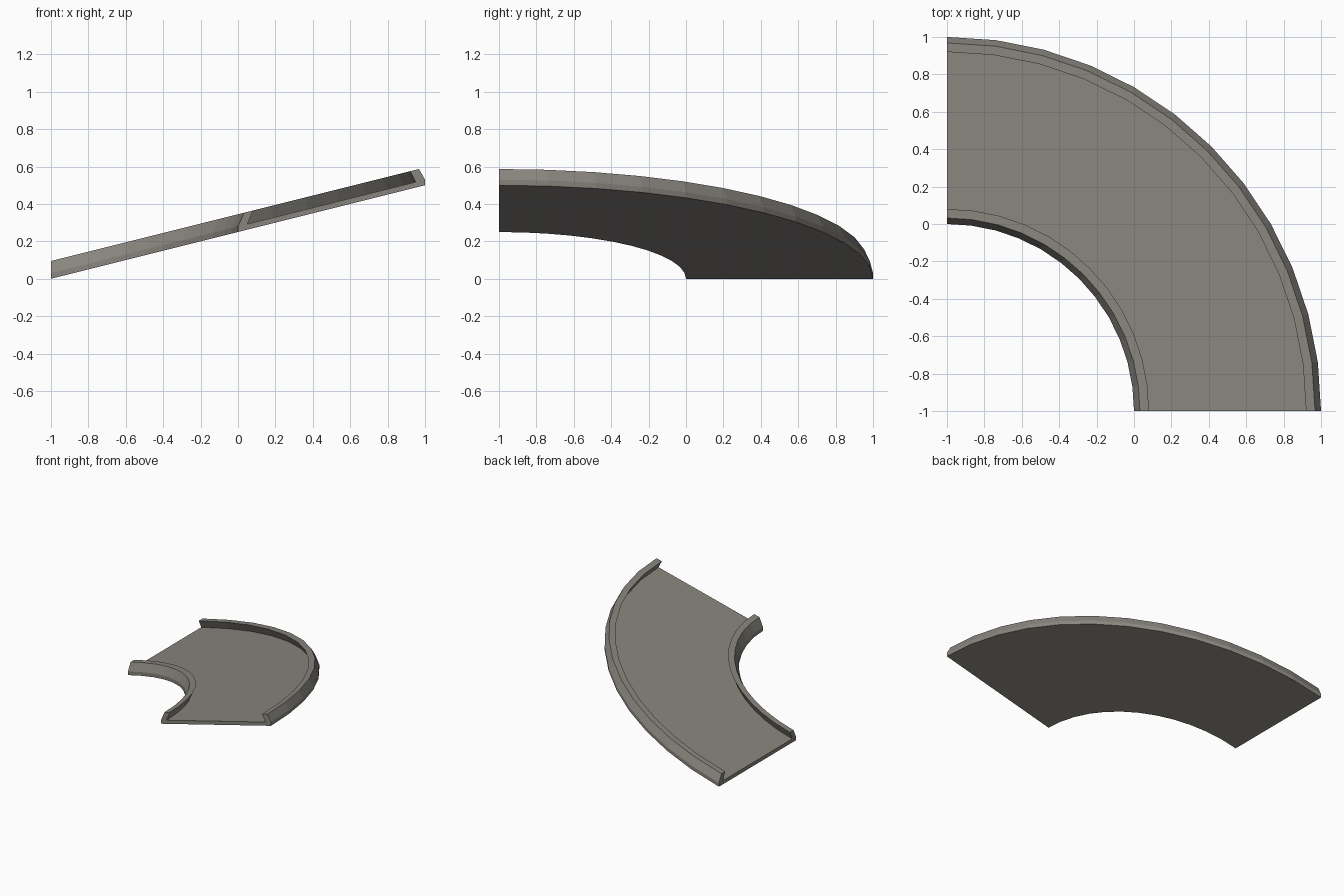
import bpy, bmesh, math

if "Cube" in bpy.data.objects:
    bpy.data.objects.remove(bpy.data.objects["Cube"])

SEGMENTS = 12          # facets along the quarter turn
SLOPE = 0.25           # rise per unit of x

grey = bpy.data.materials.new("warm grey")
grey.diffuse_color = (0.25, 0.235, 0.21, 1)
grey.use_nodes = True
grey.node_tree.nodes["Principled BSDF"].inputs["Base Color"].default_value = grey.diffuse_color

# half cross-section (offset from the inner edge, height), mirrored across the track:
# floor edge, leaning rail outside, rail top, leaning rail inside
half = [(0, 0), (0, 0.03), (0.032, 0.095), (0.08, 0.095), (0.05, 0.03)]
profile = [(1 + d, z) for d, z in half] + [(2 - d, z) for d, z in reversed(half)]

# sweep the profile round the corner, shearing it upward along x
bm = bmesh.new()
rings = []
for i in range(SEGMENTS + 1):
    a = math.pi / 2 * i / SEGMENTS
    ring = []
    for r, z in profile:
        x, y = r * math.cos(a) - 1, r * math.sin(a) - 1
        ring.append(bm.verts.new((x, y, z + SLOPE * (x + 1))))
    rings.append(ring)
n = len(profile)
for a, b in zip(rings, rings[1:]):
    for j in range(n):
        k = (j + 1) % n
        bm.faces.new((a[j], a[k], b[k], b[j]))

# end caps
bm.faces.new(rings[0])
bm.faces.new(rings[-1])
bmesh.ops.recalc_face_normals(bm, faces=bm.faces)

mesh = bpy.data.meshes.new("curved_ramp_track")
bm.to_mesh(mesh)
bm.free()
mesh.materials.append(grey)
bpy.context.collection.objects.link(bpy.data.objects.new("curved_ramp_track", mesh))
